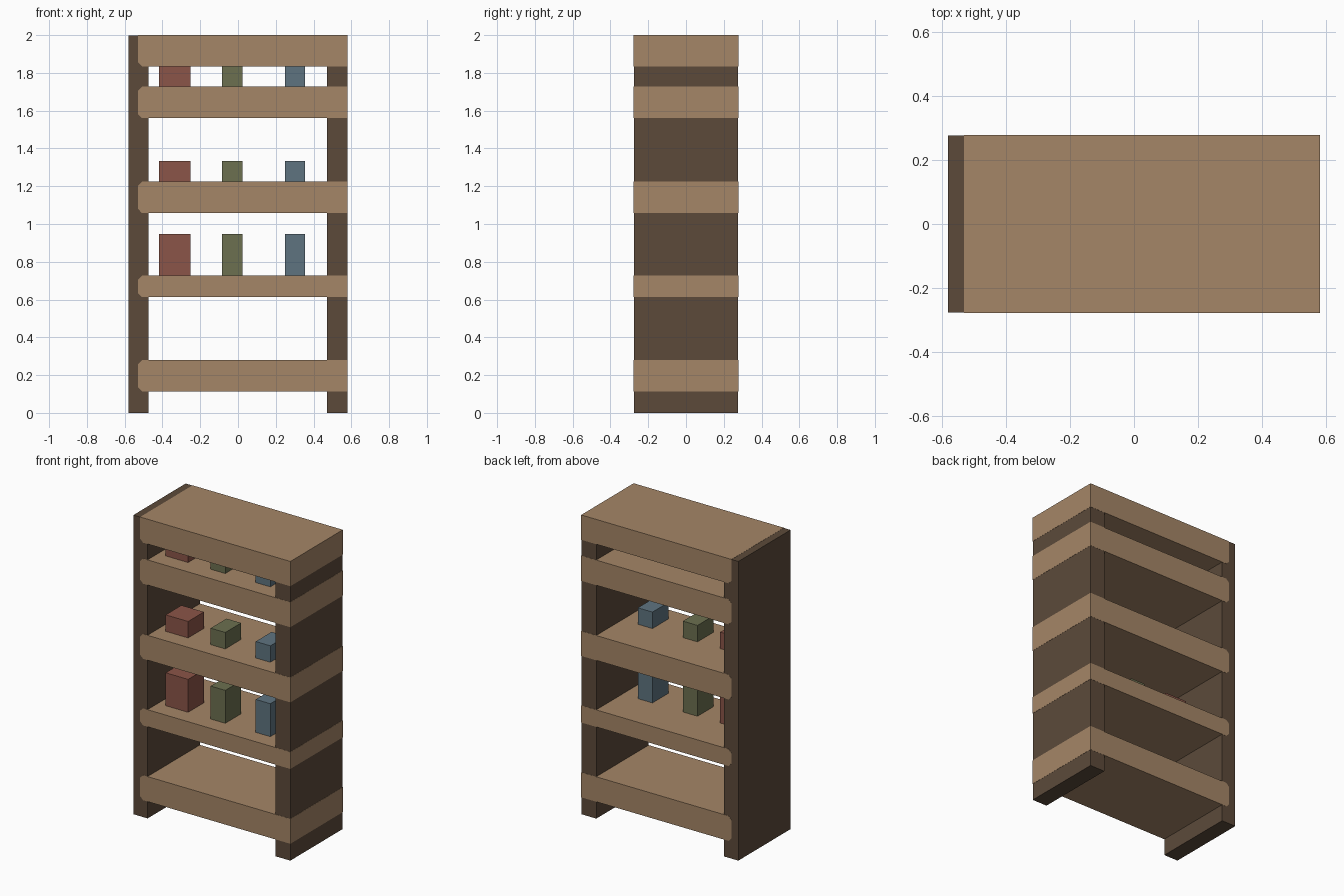
import bpy
import bmesh

cube = bpy.data.objects.get("Cube")
if cube:
    bpy.data.objects.remove(cube, do_unlink=True)


def material(name, hex_code):
    def linear(c):
        return c / 12.92 if c <= 0.04045 else ((c + 0.055) / 1.055) ** 2.4
    rgb = [linear(v / 255) for v in bytes.fromhex(hex_code)]
    mat = bpy.data.materials.new(name)
    mat.use_nodes = True
    mat.diffuse_color = (*rgb, 1)
    mat.node_tree.nodes["Principled BSDF"].inputs["Base Color"].default_value = (*rgb, 1)
    return mat


light_wood = material("light wood", "A58667")
dark_wood = material("dark wood", "5C4A3A")
red = material("muted red", "8B5548")
green = material("olive green", "6C7050")
blue = material("slate blue", "5F7480")


def prism(name, outline, y0, y1, mat):
    """Extrude an x-z outline from y0 to y1."""
    bm = bmesh.new()
    face = bm.faces.new([bm.verts.new((x, y0, z)) for x, z in outline])
    ext = bmesh.ops.extrude_face_region(bm, geom=[face])
    moved = [v for v in ext["geom"] if isinstance(v, bmesh.types.BMVert)]
    bmesh.ops.translate(bm, verts=moved, vec=(0, y1 - y0, 0))
    bmesh.ops.recalc_face_normals(bm, faces=bm.faces)
    mesh = bpy.data.meshes.new(name)
    bm.to_mesh(mesh)
    bm.free()
    mesh.materials.append(mat)
    obj = bpy.data.objects.new(name, mesh)
    bpy.context.collection.objects.link(obj)
    return obj


def box(name, x0, x1, y0, y1, z0, z1, mat):
    return prism(name, [(x0, z0), (x1, z0), (x1, z1), (x0, z1)], y0, y1, mat)


WIDTH, DEPTH, HEIGHT = 0.58, 0.276, 2.0
PROUD = 0.001   # keeps the shelf faces just outside the side panels
CUT = 0.022     # clipped corner of the shelf ends

# Upright side panels
box("right_side_panel", -WIDTH, -0.475, -DEPTH, DEPTH, 0, HEIGHT - PROUD, dark_wood)
box("left_side_panel", 0.47, WIDTH, -DEPTH, DEPTH, 0, HEIGHT - PROUD, dark_wood)

# Shelves, let halfway into one panel and wrapping the other
shelves = {"bottom_shelf": (0.113, 0.28), "lower_shelf": (0.613, 0.727),
           "middle_shelf": (1.058, 1.224), "upper_shelf": (1.56, 1.728),
           "top_shelf": (1.834, HEIGHT)}
x0, x1 = -0.53, WIDTH + PROUD
for name, (z0, z1) in shelves.items():
    top_cut = 0 if name == "top_shelf" else CUT
    outline = [(x0 + CUT, z0), (x1, z0), (x1, z1)]
    if top_cut:
        outline += [(x0 + CUT, z1), (x0, z1 - CUT)]
    else:
        outline += [(x0, z1)]
    outline += [(x0, z0 + CUT)]
    prism(name, outline, -DEPTH - PROUD, DEPTH + PROUD, light_wood)

# Stored boxes, one row of three on each stocked shelf
kinds = [("red_box", -0.418, -0.252, red), ("green_box", -0.085, 0.023, green),
         ("blue_box", 0.248, 0.356, blue)]
for row, top in (("lower", 0.947), ("middle", 1.334), ("upper", 1.84)):
    base = shelves[row + "_shelf"][1]
    for name, left, right, mat in kinds:
        box(f"{row}_{name}", left, right, -0.167, 0.0, base, top, mat)
